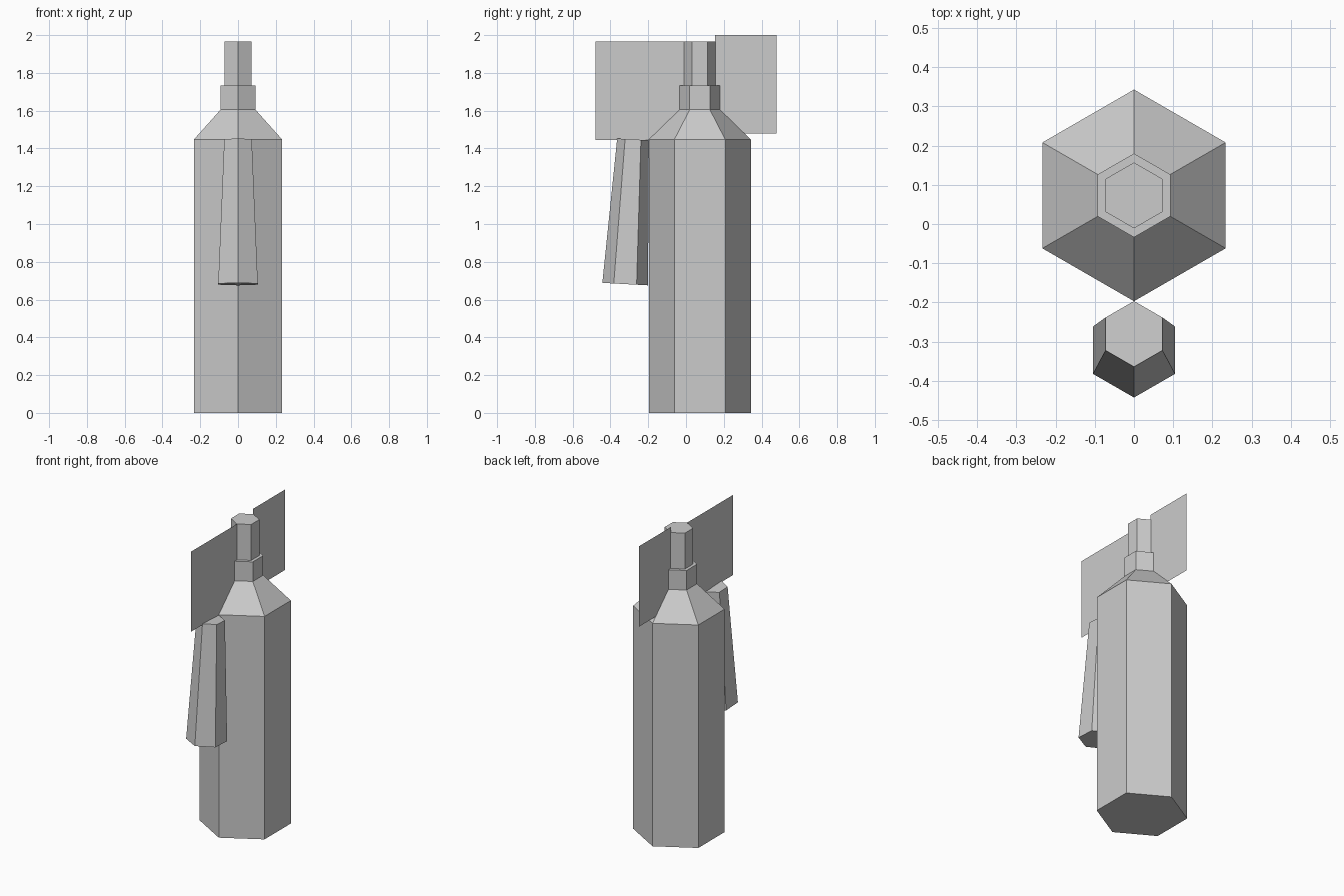
import bpy, bmesh, math
from mathutils import Matrix

if "Cube" in bpy.data.objects:
    bpy.data.objects.remove(bpy.data.objects["Cube"])


def add_object(name, bm, matrix=Matrix()):
    bm.normal_update()
    mesh = bpy.data.meshes.new(name)
    bm.to_mesh(mesh)
    bm.free()
    obj = bpy.data.objects.new(name, mesh)
    obj.matrix_world = matrix
    bpy.context.collection.objects.link(obj)
    return obj


def hex_loft(name, profile, matrix):
    """Six-sided capped solid from (radius, height) rings, corners on the y axis."""
    bm = bmesh.new()
    angles = [math.radians(30 + 60 * i) for i in range(6)]
    rings = [[bm.verts.new((r * math.cos(a), r * math.sin(a), z)) for a in angles]
             for r, z in profile]
    for low, high in zip(rings, rings[1:]):
        for i in range(6):
            j = (i + 1) % 6
            bm.faces.new((low[i], low[j], high[j], high[i]))
    bm.faces.new(rings[0][::-1])
    bm.faces.new(rings[-1])
    return add_object(name, bm, matrix)


def flat_card(name, y0, y1, z0, z1):
    """Upright flat panel in the x = 0 plane."""
    bm = bmesh.new()
    bm.faces.new([bm.verts.new((0, y, z))
                  for y, z in ((y0, z0), (y1, z0), (y1, z1), (y0, z1))])
    return add_object(name, bm)


# Tank with sloped shoulder, collar and narrow valve
hex_loft("tank",
         [(0.27, 0), (0.27, 1.447), (0.107, 1.605), (0.107, 1.732),
          (0.084, 1.732), (0.084, 1.965)],
         Matrix.Translation((0, 0.073, 0)))

# Flared discharge horn, tilted outward at the bottom
hex_loft("horn", [(0.121, 0), (0.084, 0.767)],
         Matrix.Translation((0, -0.322, 0.682)) @ Matrix.Rotation(math.radians(-3.1), 4, 'X'))

# Flat hose and handle panels
flat_card("hose_panel", -0.48, -0.01, 1.445, 1.965)
flat_card("handle_panel", 0.153, 0.48, 1.478, 2.0)
